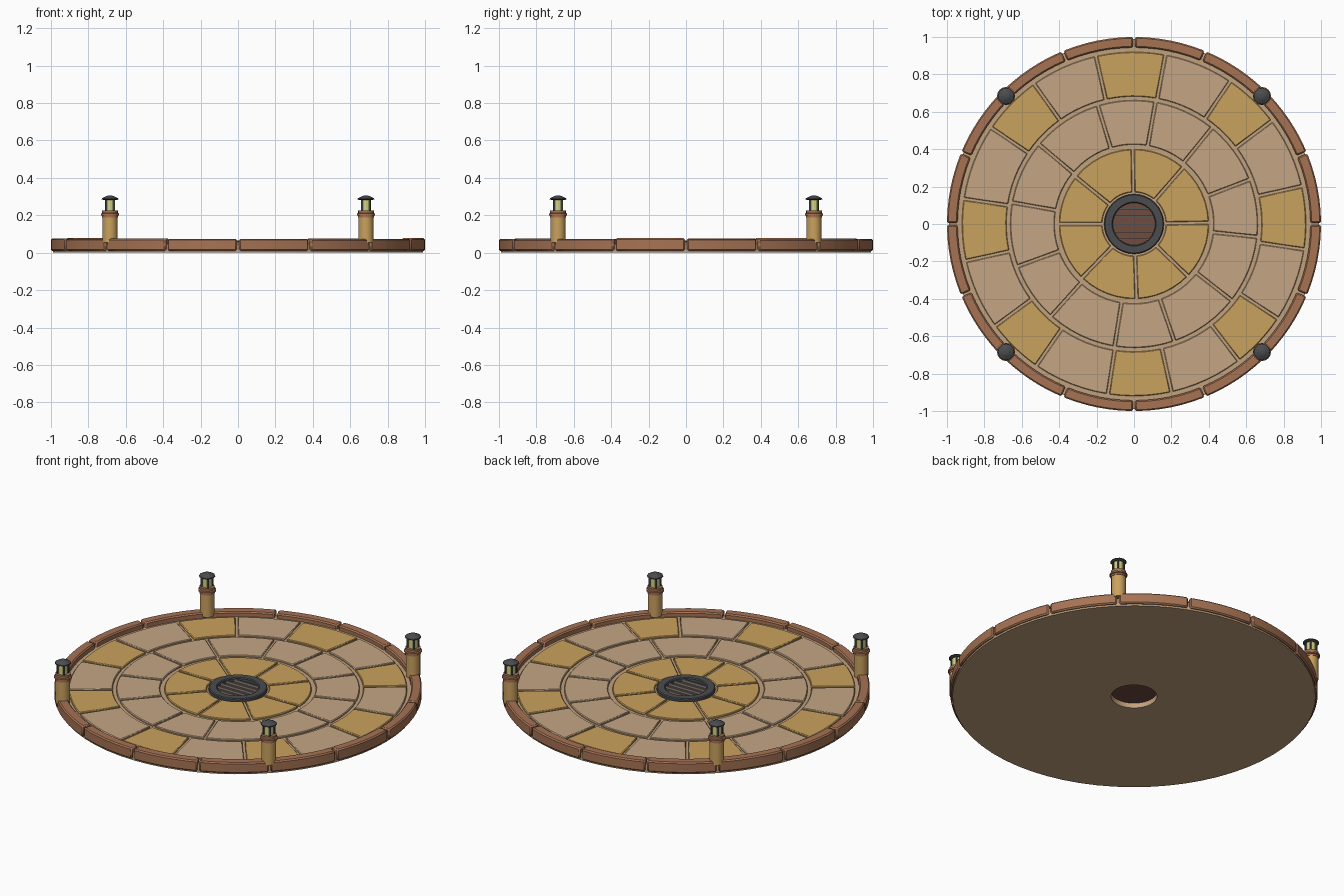
import bpy, bmesh, math, random
from mathutils import Matrix

if "Cube" in bpy.data.objects:
    bpy.data.objects.remove(bpy.data.objects["Cube"])

random.seed(4)


def lin(c):
    c /= 255
    return c / 12.92 if c <= 0.04045 else ((c + 0.055) / 1.055) ** 2.4


def material(name, r, g, b):
    m = bpy.data.materials.new(name)
    m.diffuse_color = (lin(r), lin(g), lin(b), 1)
    m.use_nodes = True
    m.node_tree.nodes["Principled BSDF"].inputs["Base Color"].default_value = m.diffuse_color
    return m


TAN = material("tan stone", 197, 166, 133)
GROUT = material("grout", 194, 162, 126)
GOLD = material("golden stone", 202, 162, 94)
BRICK = material("red brown brick", 166, 115, 84)
IRON = material("dark iron", 74, 76, 79)
BROWN = material("drain brown", 110, 76, 63)
BAR = material("grate grey", 140, 134, 130)
GLASS = material("lantern glass", 212, 210, 130)


def finish(name, bm, mat, bevel=0.0, smooth=True):
    """Turn a bmesh into a named object."""
    bmesh.ops.recalc_face_normals(bm, faces=bm.faces)
    me = bpy.data.meshes.new(name)
    bm.to_mesh(me)
    bm.free()
    me.materials.append(mat)
    ob = bpy.data.objects.new(name, me)
    bpy.context.collection.objects.link(ob)
    if bevel:
        mod = ob.modifiers.new("bevel", 'BEVEL')
        mod.width = bevel
        mod.segments = 1
        mod.limit_method = 'ANGLE'
    if smooth:
        bpy.ops.object.select_all(action='DESELECT')
        ob.select_set(True)
        bpy.context.view_layer.objects.active = ob
        bpy.ops.object.shade_smooth_by_angle(angle=math.radians(25))
    return ob


def lathe(name, profile, n, mat, at=(0, 0), closed=False, bevel=0.0, smooth=True):
    """Spin (radius, z) points around a vertical axis; closed makes a ring."""
    bm = bmesh.new()
    rings = []
    for r, z in profile:
        rings.append([bm.verts.new((at[0] + r * math.cos(2 * math.pi * i / n),
                                    at[1] + r * math.sin(2 * math.pi * i / n), z))
                      for i in range(n)])
    pairs = list(zip(rings, rings[1:]))
    if closed:
        pairs.append((rings[-1], rings[0]))
    for a, b in pairs:
        for i in range(n):
            j = (i + 1) % n
            bm.faces.new((a[i], a[j], b[j], b[i]))
    if not closed:
        bm.faces.new(rings[0])
        bm.faces.new(rings[-1])
    return finish(name, bm, mat, bevel, smooth)


def sector(name, r0, r1, z0, z1, a0, a1, gap, mat, bevel, steps=6):
    """Curved block between two angles in degrees, with an even joint at its ends."""
    bm = bmesh.new()
    a0, a1 = math.radians(a0), math.radians(a1)
    rows = []
    for i in range(steps + 1):
        row = []
        for r, z in ((r0, z0), (r1, z0), (r1, z1), (r0, z1)):
            trim = gap / 2 / r
            a = a0 + trim + (a1 - a0 - 2 * trim) * i / steps
            row.append(bm.verts.new((r * math.cos(a), r * math.sin(a), z)))
        rows.append(row)
    for p, q in zip(rows, rows[1:]):
        for k in range(4):
            m = (k + 1) % 4
            bm.faces.new((p[k], p[m], q[m], q[k]))
    bm.faces.new(rows[0])
    bm.faces.new(rows[-1])
    return finish(name, bm, mat, bevel)


def box(name, size, at, mat):
    bm = bmesh.new()
    bmesh.ops.create_cube(bm, size=1, matrix=Matrix.Translation(at) @ Matrix.Diagonal((*size, 1)))
    return finish(name, bm, mat, smooth=False)


def tile_ring(name, r0, r1, joints, colour):
    """Lay one ring of tiles between successive joint angles."""
    for i, a in enumerate(joints):
        b = joints[i + 1] if i + 1 < len(joints) else joints[0] + 360
        sector(f"{name}_{i + 1}", r0, r1, 0.04, 0.056, a, b, 0.014, colour(i), 0.004)


# Base slab with a drain hole
lathe("base_slab", [(0.125, 0), (0.988, 0), (0.988, 0.046), (0.125, 0.046)], 64, GROUT, closed=True)

# Paving rings
tile_ring("inner_tile", 0.17, 0.40, [1, 49, 91, 141, 180, 226, 272, 316], lambda i: GOLD)
tile_ring("middle_tile", 0.425, 0.662,
          [-6, 21, 51, 80, 107, 140, 170, 200, 228, 261, 289, 322], lambda i: TAN)
tile_ring("outer_tile", 0.682, 0.92,
          [-8.5, 12.7, 36.8, 56, 79.5, 102.8, 125.5, 146, 171.6, 192.4,
           216.3, 235.4, 261.3, 282.6, 307.5, 326.7],
          lambda i: TAN if i % 2 else GOLD)

# Kerb blocks around the edge
for i in range(16):
    top = 0.075 + random.uniform(-0.002, 0.003)
    sector(f"kerb_block_{i + 1}", 0.943, 1.0, 0.01, top, i * 22.5, (i + 1) * 22.5,
           0.012, BRICK, 0.007)

# Central drain: plate, iron ring and grate bars
lathe("drain_plate", [(0.126, 0.03), (0.126, 0.045)], 32, BROWN)
lathe("drain_ring", [(0.113, 0.04), (0.16, 0.04), (0.16, 0.066), (0.113, 0.066)], 32, IRON,
      closed=True, bevel=0.005)
for k in range(-2, 3):
    y = k * 0.041
    box(f"grate_bar_{k + 3}", (2 * math.sqrt(0.115 ** 2 - y * y), 0.009, 0.014),
        (0, y, 0.051), BAR)

# Four lamp posts on the kerb
for n, (sx, sy) in enumerate([(1, 1), (-1, 1), (-1, -1), (1, -1)], 1):
    x, y = 0.684 * sx, 0.684 * sy
    lathe(f"post_{n}", [(0.04, 0.055), (0.04, 0.192)], 16, GOLD, (x, y))
    lathe(f"post_collar_{n}", [(0.043, 0.188), (0.043, 0.198), (0.049, 0.2), (0.049, 0.209),
                               (0.042, 0.212), (0.042, 0.226)], 16, BRICK, (x, y))
    lathe(f"lantern_glass_{n}", [(0.026, 0.224), (0.026, 0.288)], 12, GLASS, (x, y))
    for i in range(4):
        a = math.radians(45 + 90 * i)
        box(f"lantern_bar_{n}_{i + 1}", (0.009, 0.009, 0.064),
            (x + 0.03 * math.cos(a), y + 0.03 * math.sin(a), 0.256), IRON)
    lathe(f"lantern_roof_{n}", [(0.036, 0.282), (0.045, 0.286), (0.043, 0.291),
                                (0.02, 0.303), (0.008, 0.306)], 12, IRON, (x, y), smooth=False)
